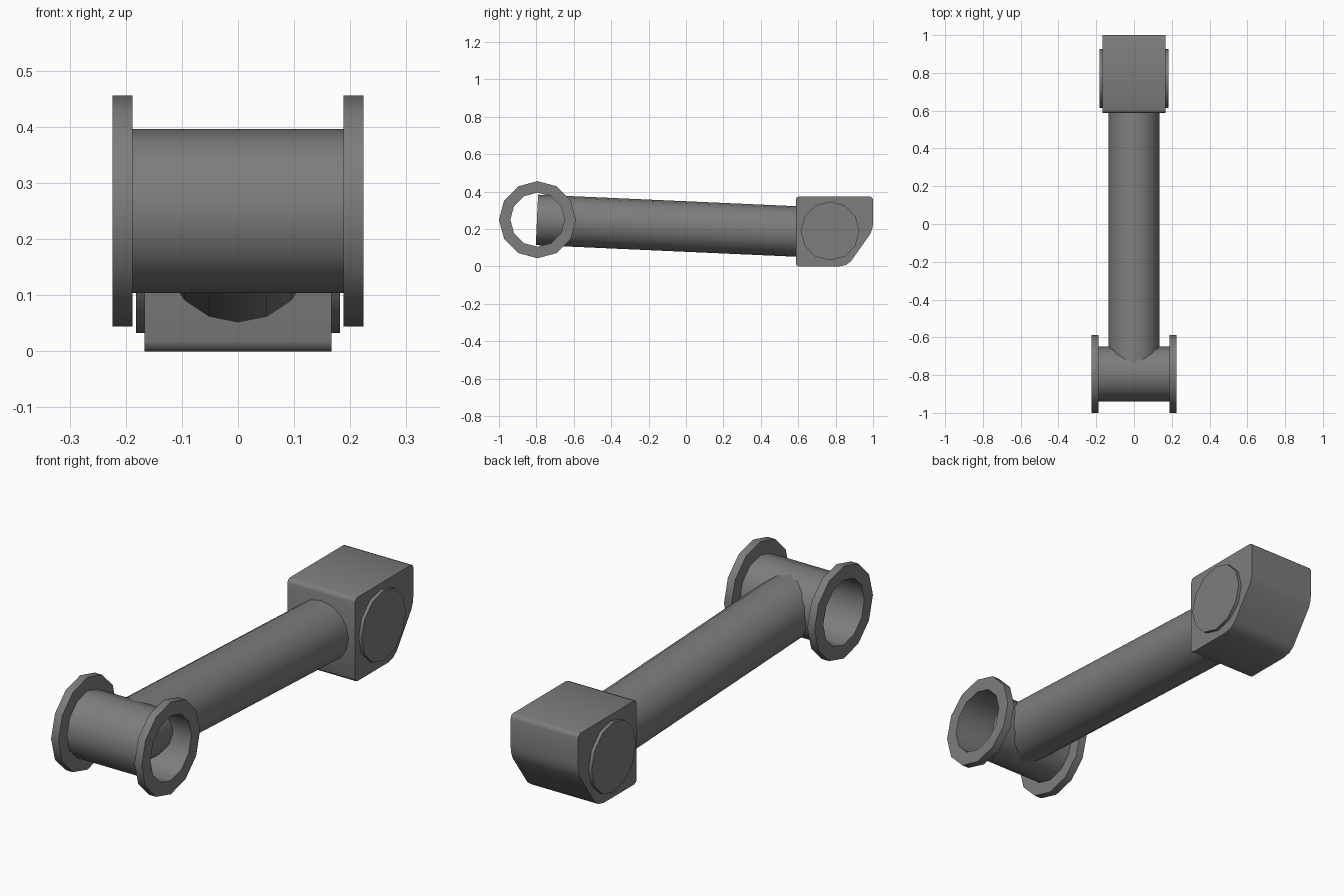
import bpy, bmesh, math
from mathutils import Vector

if "Cube" in bpy.data.objects:
    bpy.data.objects.remove(bpy.data.objects["Cube"])

grey = bpy.data.materials.new("steel_grey")
grey.diffuse_color = (0.2, 0.205, 0.2, 1)
grey.use_nodes = True
grey.node_tree.nodes["Principled BSDF"].inputs["Base Color"].default_value = grey.diffuse_color


def finish(name, bm, angle=35):
    bmesh.ops.recalc_face_normals(bm, faces=bm.faces)
    me = bpy.data.meshes.new(name)
    bm.to_mesh(me)
    bm.free()
    ob = bpy.data.objects.new(name, me)
    bpy.context.collection.objects.link(ob)
    me.materials.append(grey)
    bpy.ops.object.select_all(action='DESELECT')
    ob.select_set(True)
    bpy.context.view_layer.objects.active = ob
    bpy.ops.object.shade_smooth_by_angle(angle=math.radians(angle))
    return ob


def lathe_x(name, profile, cy, cz, sides):
    """Closed (x, radius) profile turned around an axis along x."""
    bm = bmesh.new()
    rings = []
    for i in range(sides):
        a = 2 * math.pi * i / sides
        rings.append([bm.verts.new((x, cy + r * math.cos(a), cz + r * math.sin(a)))
                      for x, r in profile])
    n = len(profile)
    for i in range(sides):
        p, q = rings[i], rings[(i + 1) % sides]
        for j in range(n):
            k = (j + 1) % n
            bm.faces.new((p[j], p[k], q[k], q[j]))
    return finish(name, bm)


def rod(name, a, b, r, sides):
    """Capped cylinder from a to b, with a vertex at the very bottom."""
    a, b = Vector(a), Vector(b)
    bm = bmesh.new()
    bmesh.ops.create_cone(bm, cap_ends=True, segments=sides, radius1=r, radius2=r,
                          depth=(b - a).length)
    rot = (b - a).to_track_quat('Z', 'Y').to_matrix().to_4x4()
    rot.translation = (a + b) / 2
    bmesh.ops.transform(bm, matrix=rot, verts=bm.verts)
    return finish(name, bm)


# hollow pivot sleeve with a flange at each end
half = [(0.188, 0.146), (0.188, 0.206), (0.224, 0.206), (0.224, 0.145)]
lathe_x("pivot_sleeve", half + [(-x, r) for x, r in reversed(half)],
        -0.794, 0.25, 12)

# slightly sloping round arm
rod("arm_tube", (0, -0.797, 0.249), (0, 0.66, 0.184), 0.135, 16)

# end block: side outline with rounded corners, extruded along x
outline = [(0.587, 0.018), (0.592, 0.005), (0.605, 0),
           (0.82, 0), (0.857, 0.009), (0.882, 0.028),
           (0.986, 0.175), (0.997, 0.205), (1.0, 0.235),
           (1.0, 0.356), (0.995, 0.369), (0.982, 0.374),
           (0.605, 0.374), (0.592, 0.369), (0.587, 0.356)]
bm = bmesh.new()
face = bm.faces.new([bm.verts.new((-0.167, y, z)) for y, z in outline])
ext = bmesh.ops.extrude_face_region(bm, geom=[face], use_keep_orig=True)
bmesh.ops.translate(bm, vec=(0.334, 0, 0),
                    verts=[g for g in ext["geom"] if isinstance(g, bmesh.types.BMVert)])
finish("end_block", bm, 50)

# round bearing caps on both sides of the block
for side, s in (("right", 1), ("left", -1)):
    rod("bearing_cap_" + side, (s * 0.15, 0.77, 0.19), (s * 0.182, 0.77, 0.19), 0.157, 12)
